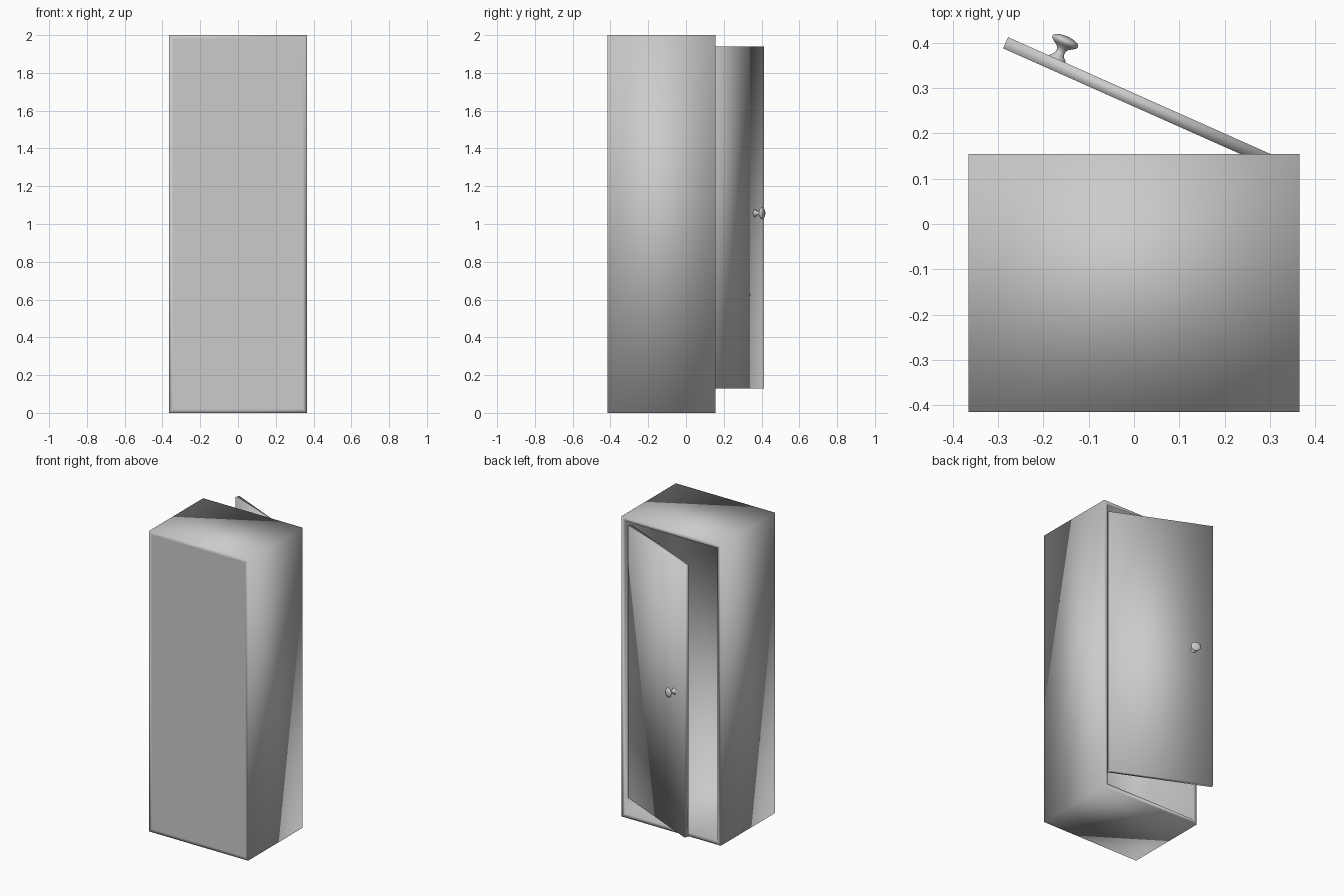
import bpy, bmesh, math
from mathutils import Vector, Matrix

if "Cube" in bpy.data.objects:
    bpy.data.objects.remove(bpy.data.objects["Cube"])


def make_object(name, bm):
    bmesh.ops.recalc_face_normals(bm, faces=bm.faces)
    for f in bm.faces:
        f.smooth = True
    mesh = bpy.data.meshes.new(name)
    bm.to_mesh(mesh)
    bm.free()
    ob = bpy.data.objects.new(name, mesh)
    bpy.context.collection.objects.link(ob)
    return ob


def box(lo, hi):
    lo, hi = Vector(lo), Vector(hi)
    bm = bmesh.new()
    size = Matrix.Diagonal((*(hi - lo), 1))
    bmesh.ops.create_cube(bm, size=1, matrix=Matrix.Translation((lo + hi) / 2) @ size)
    bm.normal_update()
    return bm


def inset_face(bm, direction, thickness):
    face = max(bm.faces, key=lambda f: f.normal.dot(Vector(direction)))
    bmesh.ops.inset_region(bm, faces=[face], thickness=thickness)
    return face


# Cabinet: closed panel at -y, hollow and open at +y
bm = box((-0.365, -0.415, 0), (0.365, 0.155, 2))
inset_face(bm, (0, -1, 0), 0.03)
opening = inset_face(bm, (0, 1, 0), 0.036)
cavity = bmesh.ops.extrude_discrete_faces(bm, faces=[opening])["faces"]
bmesh.ops.translate(bm, verts=cavity[0].verts, vec=(0, -0.53, 0))
make_object("cabinet", bm)

# Door, swung open about its hinge edge
bm = box((0, 0, 0.13), (0.66, 0.027, 1.94))
door = make_object("door", bm)
door.location = (0.325, 0.144, 0)
door.rotation_euler.z = math.radians(180 - 24)

# Turned knob on the outer face of the door
profile = [(0.021, -0.002), (0.019, 0.003), (0.013, 0.008), (0.010, 0.015),
           (0.010, 0.021), (0.014, 0.028), (0.024, 0.034), (0.030, 0.039),
           (0.031, 0.044), (0.027, 0.049), (0.016, 0.053), (0.0, 0.055)]
bm = bmesh.new()
verts = [bm.verts.new((r, 0, z)) for r, z in profile]
edges = [bm.edges.new(pair) for pair in zip(verts, verts[1:])]
bmesh.ops.spin(bm, geom=verts + edges, cent=(0, 0, 0), axis=(0, 0, 1),
               angle=math.tau, steps=32)
bmesh.ops.remove_doubles(bm, verts=bm.verts, dist=0.0001)
knob = make_object("door_knob", bm)
knob.parent = door
knob.location = (0.541, 0, 1.057)
knob.rotation_euler.x = math.radians(90)
